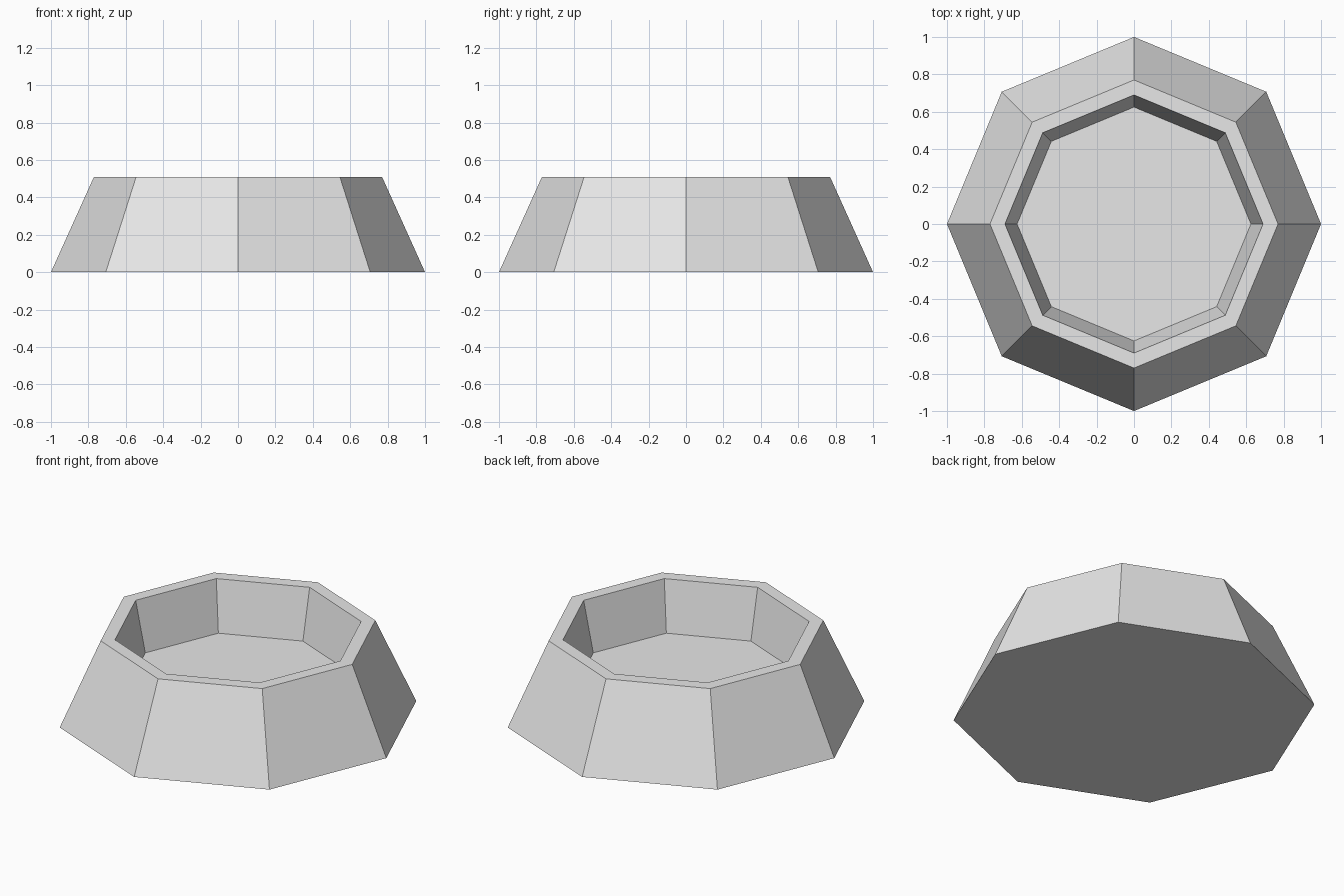
import bpy
import bmesh
from math import cos, sin, pi

cube = bpy.data.objects.get("Cube")
if cube:
    bpy.data.objects.remove(cube, do_unlink=True)

SIDES = 8

# Plain grey material
grey = bpy.data.materials.new("light_grey")
grey.use_nodes = True
colour = (0.8, 0.8, 0.8, 1)
grey.diffuse_color = colour
grey.node_tree.nodes["Principled BSDF"].inputs["Base Color"].default_value = colour

# Profile of the tub: base, outer rim, inner rim, floor (radius, height)
profile = [(1, 0), (0.77, 0.51), (0.69, 0.51), (0.625, 0.207)]

bm = bmesh.new()
rings = [[bm.verts.new((r * cos(2 * pi * i / SIDES), r * sin(2 * pi * i / SIDES), z))
          for i in range(SIDES)] for r, z in profile]

# Sloped outer wall, flat rim and inner wall
for low, high in zip(rings, rings[1:]):
    for i in range(SIDES):
        j = (i + 1) % SIDES
        bm.faces.new((low[i], low[j], high[j], high[i]))

# Underside and recessed floor
bm.faces.new(rings[0][::-1])
bm.faces.new(rings[-1])

mesh = bpy.data.meshes.new("octagonal_tub")
bm.to_mesh(mesh)
bm.free()
mesh.materials.append(grey)
tub = bpy.data.objects.new("octagonal_tub", mesh)
bpy.context.collection.objects.link(tub)
